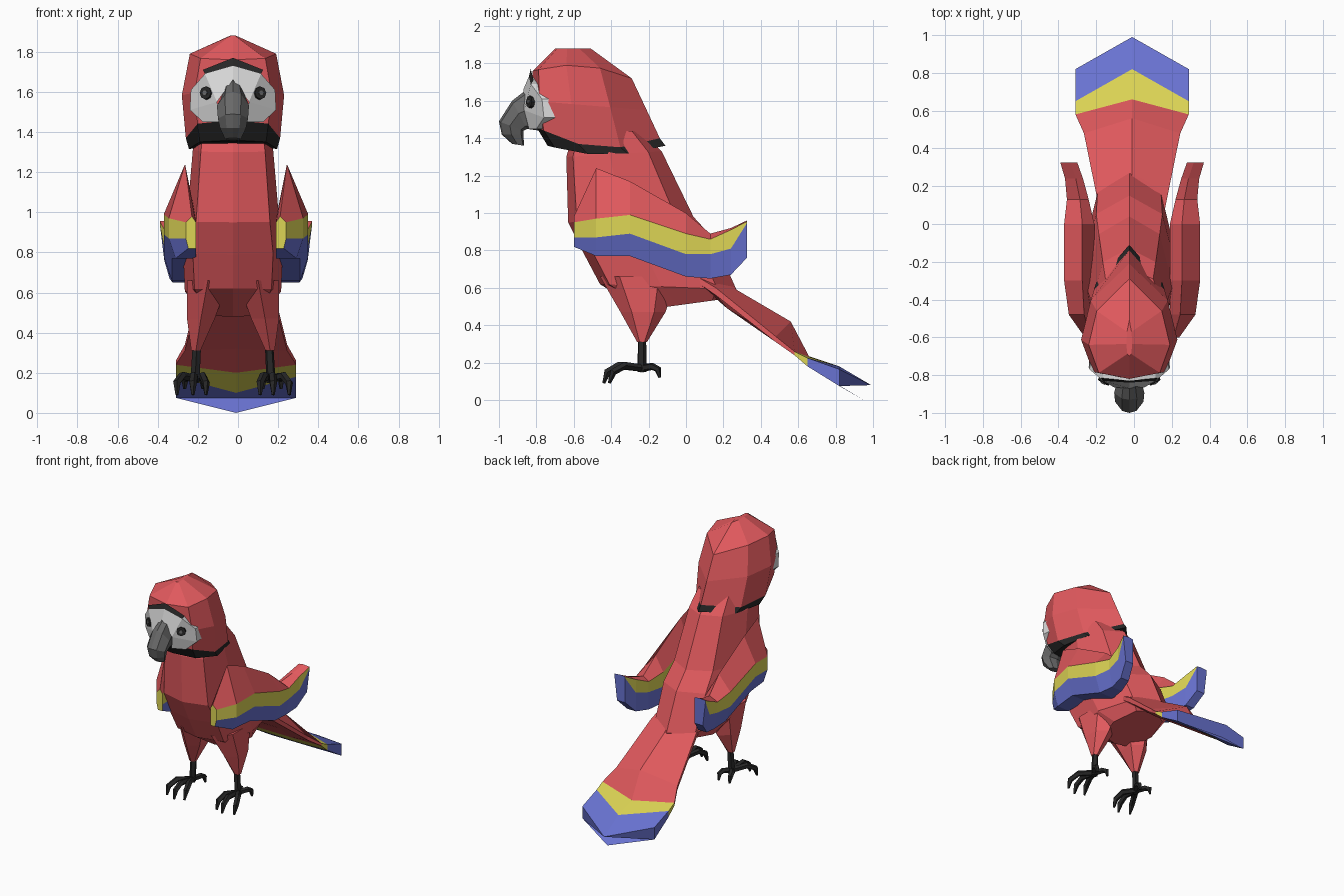
import bpy, bmesh, math
from mathutils import Vector

default_cube = bpy.data.objects.get("Cube")
if default_cube:
    bpy.data.objects.remove(default_cube)


def material(name, red, green, blue):
    mat = bpy.data.materials.new(name)
    mat.use_nodes = True
    colour = (red, green, blue, 1)
    mat.diffuse_color = colour
    mat.node_tree.nodes["Principled BSDF"].inputs["Base Color"].default_value = colour
    return mat


RED = material("feather red", .75, .1, .11)
YELLOW = material("feather yellow", .72, .66, .09)
BLUE = material("feather blue", .14, .17, .64)
WHITE = material("face white", .7, .7, .7)
GREY = material("beak grey", .14, .14, .14)
BLACK = material("claw black", .02, .02, .02)

MIDDLE = -.025  # the body sits slightly off centre


def finish(bm, name, materials, solid=True):
    if solid:
        bmesh.ops.recalc_face_normals(bm, faces=bm.faces[:])
    mesh = bpy.data.meshes.new(name)
    bm.to_mesh(mesh)
    bm.free()
    for mat in materials:
        mesh.materials.append(mat)
    obj = bpy.data.objects.new(name, mesh)
    bpy.context.collection.objects.link(obj)
    return obj


def loft(name, rings, materials, rule=lambda row, column: 0, caps=(0, 0)):
    """Skin closed rings of points; rule picks the colour by row and column."""
    bm = bmesh.new()
    loops = [[bm.verts.new(point) for point in ring] for ring in rings]
    count = len(loops[0])
    for row in range(len(loops) - 1):
        lower, upper = loops[row], loops[row + 1]
        for column in range(count):
            after = (column + 1) % count
            face = bm.faces.new((lower[column], lower[after], upper[after], upper[column]))
            face.material_index = rule(row, column)
    for loop, index in zip((loops[0], loops[-1]), caps):
        bm.faces.new(loop).material_index = index
    return finish(bm, name, materials)


def section(front, back, width, shape, sag=0):
    """Symmetric ring between a front and a back point given as (y, z)."""
    front, back = Vector((MIDDLE, *front)), Vector((MIDDLE, *back))
    half = []
    for fraction, spread in shape:
        point = front.lerp(back, fraction)
        half.append(point + Vector((width * spread, 0, sag * math.sin(math.pi * fraction))))
    other = [Vector((2 * MIDDLE - p.x, p.y, p.z)) for p in reversed(half)]
    return [front] + half + [back] + other


def tube(name, path, radii, mat, sides=5):
    points = [Vector(p) for p in path]
    rings = []
    for i, point in enumerate(points):
        along = points[min(i + 1, len(points) - 1)] - points[max(i - 1, 0)]
        turn = along.to_track_quat("Z", "Y")
        angles = [math.tau * k / sides for k in range(sides)]
        rings.append([point + turn @ Vector((math.cos(a), math.sin(a), 0)) * radii[i]
                      for a in angles])
    return loft(name, rings, [mat])


# Body: neck down to belly
body_shape = ((.07, .8), (.45, 1), (.86, .7))
body_rows = (
    ((-.6, 1.44), (-.24, 1.44), .18),
    ((-.64, 1.3), (-.13, 1.33), .2),
    ((-.63, .95), (.04, .98), .23),
    ((-.55, .79), (.15, .86), .25),
    ((-.46, .62), (.27, .59), .24),
    ((-.24, .48), (.2, .54), .17),
)
loft("body", [section(f, b, w, body_shape) for f, b, w in body_rows], [RED])

# Head with the dark collar as its lowest band
head_shape = ((.06, .75), (.34, 1), (.68, .8))
head_rows = (
    ((-.74, 1.36), (-.11, 1.36), .22, -.05),
    ((-.8, 1.46), (-.14, 1.4), .235, -.08),
    ((-.82, 1.6), (-.21, 1.55), .255, 0),
    ((-.82, 1.76), (-.29, 1.72), .215, .05),
    ((-.7, 1.88), (-.51, 1.88), .015, 0),
)
loft("head", [section(f, b, w, head_shape, sag) for f, b, w, sag in head_rows],
     [RED, BLACK], lambda row, column: int(row == 0), (1, 0))

# Beak: hooked, with a flattened ridge
beak_shape = ((.08, .5), (.45, 1), (.9, .7))
beak_rows = (
    ((-.84, 1.67), (-.78, 1.44), .06),
    ((-.93, 1.6), (-.85, 1.45), .08),
    ((-1, 1.49), (-.87, 1.44), .075),
    ((-.985, 1.42), (-.87, 1.42), .065),
    ((-.93, 1.37), (-.865, 1.36), .04),
)
loft("beak", [section(f, b, w, beak_shape) for f, b, w in beak_rows], [GREY])


# Face mask, brow and eyes
def face_half(name, side):
    bm = bmesh.new()

    def vert(x, y, z):
        return bm.verts.new((MIDDLE + side * x, y, z))

    def face(index, *corners):
        made = bm.faces.new(corners if side > 0 else corners[::-1])
        made.material_index = index

    outline = [vert(0, -.84, 1.73), vert(.14, -.83, 1.69), vert(.21, -.77, 1.61),
               vert(.215, -.76, 1.51), vert(.15, -.8, 1.45)]
    top, brow, temple, cheek, jaw = outline
    nose, nostril, lip = vert(0, -.87, 1.66), vert(.08, -.865, 1.55), vert(.06, -.84, 1.45)
    face(0, top, nose, nostril, brow)
    face(0, brow, nostril, temple)
    face(0, temple, nostril, cheek)
    face(0, cheek, nostril, lip, jaw)
    rim = [vert((v.co.x - MIDDLE) * side * .97, v.co.y + .09, v.co.z) for v in outline]
    for i in range(len(outline) - 1):
        face(0, outline[i], outline[i + 1], rim[i + 1], rim[i])
    face(1, vert(0, -.83, 1.77), top, brow, vert(.15, -.815, 1.71))
    finish(bm, name, [WHITE, BLACK], solid=False)


def eye(name, side):
    centre = Vector((MIDDLE + side * .135, -.835, 1.595))
    outward = Vector((side * .55, -1, .1)).normalized()
    tube(name, [centre - outward * .03, centre + outward * .006], [.036, .032], BLACK, 8)
    tube(name + "_glint", [centre, centre + outward * .012], [.015, .013], GREY, 6)


# Wings: red shoulder, yellow band and blue flight feathers
wing_rows = (
    # y, top, yellow top, blue top, bottom, inner x, outer x
    (-.6, .98, .95, .87, .82, .2, .25),
    (-.48, 1.24, .97, .87, .77, .2, .335),
    (-.3, 1.17, .99, .89, .77, .2, .36),
    (0, 1.0, .89, .78, .66, .2, .36),
    (.13, .89, .86, .78, .65, .23, .345),
    (.24, .92, .91, .81, .67, .26, .355),
    (.325, .96, .955, .945, .76, .29, .38),
)


def wing(name, side):
    rings = []
    for y, top, yellow, blue, bottom, inner, outer in wing_rows:
        ridge = inner + (outer - inner) * .4
        edge = inner + (outer - inner) * .75
        ring = [(ridge, top), (outer, yellow), (outer, blue), (edge, bottom),
                (inner, bottom), (inner, blue), (inner, yellow)]
        rings.append([Vector((side * x - .01, y, z)) for x, z in ring])
    bands = (0, 1, 2, 2, 2, 1, 0)
    loft(name, rings, [RED, YELLOW, BLUE], lambda row, column: bands[column], (1, 2))


# Legs and feet
def leg(prefix, side):
    def at(x, y, z):
        return Vector((MIDDLE + side * x, y, z))

    def hexagon(x, y, z, wide, deep):
        angles = [math.tau * k / 6 for k in range(6)]
        return [at(x + wide * math.sin(a), y + deep * math.cos(a), z) for a in angles]

    loft(prefix + "_thigh", [hexagon(.125, -.25, .66, .12, .21),
                             hexagon(.16, -.23, .47, .08, .12),
                             hexagon(.185, -.235, .31, .026, .026)], [RED])
    tube(prefix + "_shank", [at(.18, -.235, .34), at(.19, -.235, .15)], [.022, .024], BLACK)
    for label, spread in (("inner", -.055), ("middle", .01), ("outer", .09)):
        reach = .03 if label == "middle" else 0
        path = [at(.19, -.23, .17), at(.19 + spread * .7, -.33 - reach, .185),
                at(.19 + spread, -.39 - reach, .15), at(.19 + spread, -.41 - reach, .09)]
        tube(prefix + "_toe_" + label, path, [.02, .021, .02, .008], BLACK)
    for label, spread in (("inner", -.04), ("outer", .05)):
        path = [at(.19, -.24, .17), at(.19 + spread * .8, -.18, .18),
                at(.19 + spread, -.15, .165), at(.19 + spread, -.14, .12)]
        tube(prefix + "_back_toe_" + label, path, [.02, .02, .018, .008], BLACK)


for prefix, side in (("left", 1), ("right", -1)):
    face_half(prefix + "_face", side)
    eye(prefix + "_eye", side)
    wing(prefix + "_wing", side)
    leg(prefix, side)

# Tail: a fan with a raised ridge and banded tip
tail_rows = (
    # ridge (y, z), edge (y, z), half width, ridge depth, edge depth
    ((.2, .66), (.06, .66), .17, .1, .03),
    ((.27, .59), (.16, .6), .19, .1, .04),
    ((.56, .42), (.48, .34), .255, .1, .03),
    ((.66, .23), (.58, .26), .3, .03, .02),
    ((.82, .18), (.65, .225), .3, .08, .045),
    ((.99, .08), (.82, .165), .3, .08, .09),
)
tail_rings = []
for ridge, edge, width, ridge_depth, edge_depth in tail_rows:
    (ry, rz), (ey, ez) = ridge, edge
    low = ez - edge_depth
    ring = [(0, ry, rz), (width, ey, ez), (width, ey, low),
            (0, ry - ridge_depth / 2, rz - ridge_depth), (-width, ey, low), (-width, ey, ez)]
    tail_rings.append([Vector((x - .01, y, z)) for x, y, z in ring])
loft("tail", tail_rings, [RED, YELLOW, BLUE],
     lambda row, column: max(0, row - 2), (0, 2))
